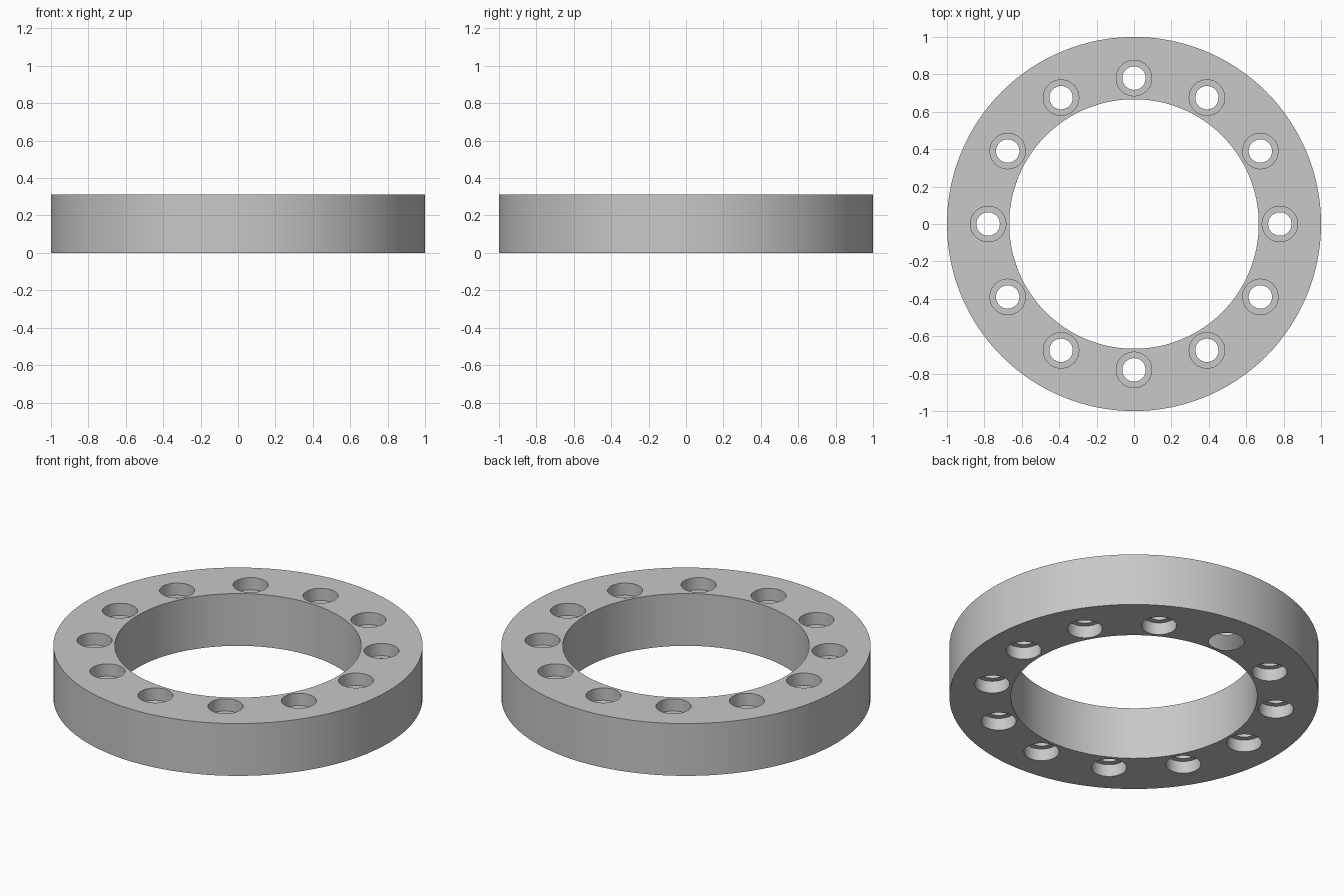
import bpy
import math

old = bpy.data.objects.get("Cube")
if old:
    bpy.data.objects.remove(old)

OUTER, INNER, HEIGHT = 1.0, 0.667, 0.3125
PITCH, HOLE, BORE, DEPTH = 0.78, 0.0625, 0.095, 0.073
COUNT = 12

grey = bpy.data.materials.new("grey metal")
grey.use_nodes = True
colour = (0.58, 0.58, 0.58, 1)
grey.diffuse_color = colour
grey.node_tree.nodes["Principled BSDF"].inputs["Base Color"].default_value = colour


def lathe(name, profile, x=0, y=0, sides=128):
    """Closed solid of revolution about a vertical axis at (x, y)."""
    n = len(profile)
    verts, faces = [], []
    for i in range(sides):
        a = 2 * math.pi * i / sides
        verts += [(x + r * math.cos(a), y + r * math.sin(a), z) for r, z in profile]
    for i in range(sides):
        j = (i + 1) % sides
        for k in range(n):
            m = (k + 1) % n
            if profile[k][0] > 0 or profile[m][0] > 0:
                faces.append((i * n + k, j * n + k, j * n + m, i * n + m))
    mesh = bpy.data.meshes.new(name)
    mesh.from_pydata(verts, [], faces)
    mesh.materials.append(grey)
    obj = bpy.data.objects.new(name, mesh)
    bpy.context.collection.objects.link(obj)
    return obj


def drill(name, x, y, radius, low, high):
    """Cylinder used to cut the ring."""
    bpy.ops.mesh.primitive_cylinder_add(
        vertices=48, radius=radius, depth=high - low, location=(x, y, (low + high) / 2))
    cutter = bpy.context.object
    cutter.name = name
    cutter.hide_render = True
    cutter.data.materials.append(grey)
    return cutter


# Flat ring body
ring = lathe("flange_ring", [(INNER, 0), (OUTER, 0), (OUTER, HEIGHT), (INNER, HEIGHT)])

# Bolt holes, counterbored from both faces
cutters = []
for i in range(COUNT):
    a = 2 * math.pi * i / COUNT
    x, y = PITCH * math.cos(a), PITCH * math.sin(a)
    cutters += [
        drill("bolt_hole_cutter", x, y, HOLE, -0.1, HEIGHT + 0.1),
        drill("top_bore_cutter", x, y, BORE, HEIGHT - DEPTH, HEIGHT + 0.1),
        drill("bottom_bore_cutter", x, y, BORE, -0.1, DEPTH),
    ]

bpy.ops.object.select_all(action="DESELECT")
bpy.context.view_layer.objects.active = ring
ring.select_set(True)
for cutter in cutters:
    cut = ring.modifiers.new("drill", "BOOLEAN")
    cut.operation = "DIFFERENCE"
    cut.solver = "EXACT"
    cut.object = cutter
    bpy.ops.object.modifier_apply(modifier=cut.name)
for cutter in cutters:
    bpy.data.objects.remove(cutter)

# Smooth walls with crisp rims
bpy.ops.object.shade_smooth_by_angle(angle=math.radians(30))
